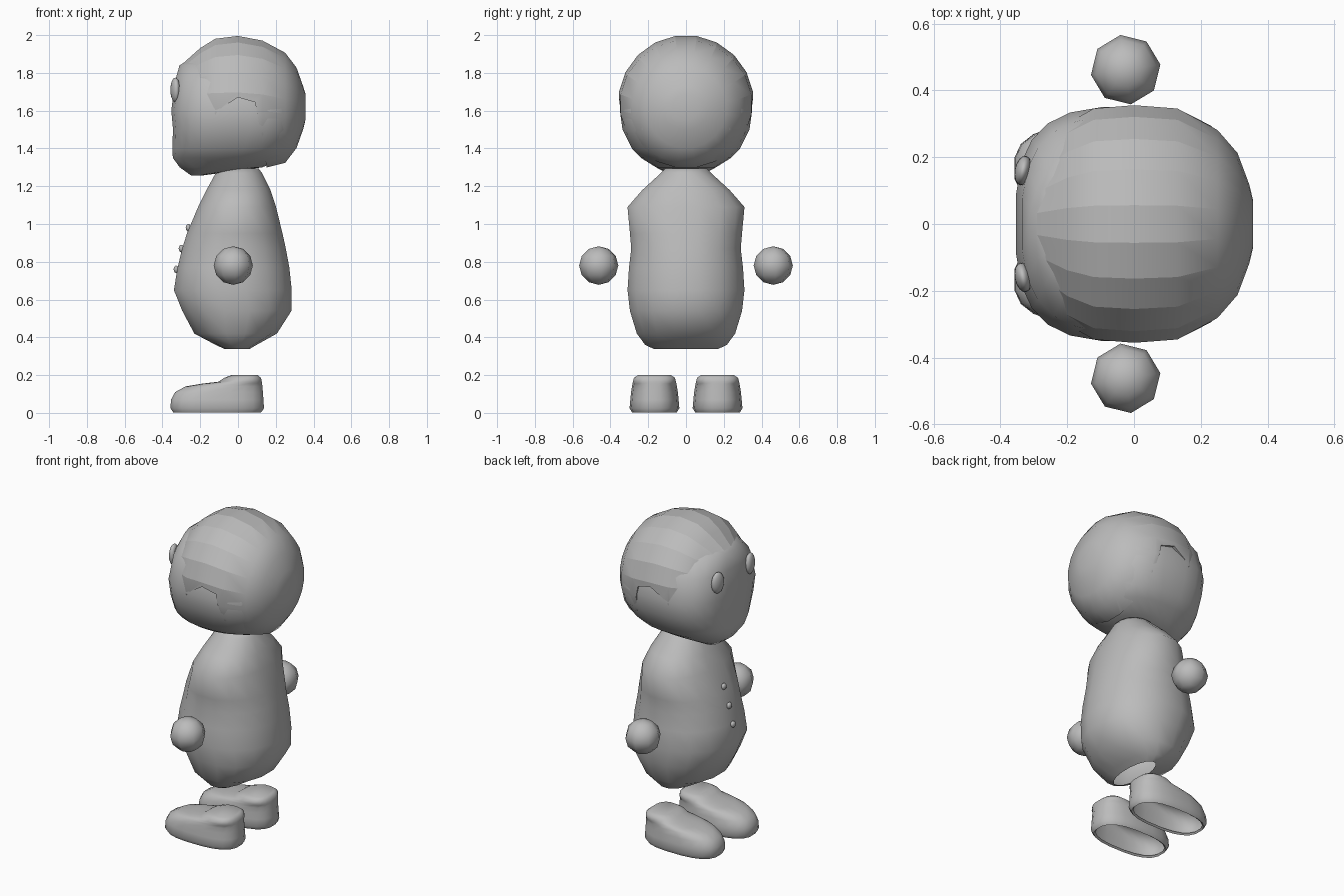
import bpy, bmesh, math

old = bpy.data.objects.get("Cube")
if old:
    bpy.data.objects.remove(old, do_unlink=True)

grey = bpy.data.materials.new("plain_grey")
grey.use_nodes = True
grey.diffuse_color = (0.5, 0.5, 0.5, 1)
grey.node_tree.nodes["Principled BSDF"].inputs["Base Color"].default_value = (0.5, 0.5, 0.5, 1)


def add(name, bm, angle=40):
    bmesh.ops.recalc_face_normals(bm, faces=bm.faces)
    me = bpy.data.meshes.new(name)
    bm.to_mesh(me)
    bm.free()
    ob = bpy.data.objects.new(name, me)
    bpy.context.collection.objects.link(ob)
    me.materials.append(grey)
    smooth(ob, angle)
    return ob


def smooth(ob, angle):
    bpy.ops.object.select_all(action='DESELECT')
    ob.select_set(True)
    bpy.context.view_layer.objects.active = ob
    bpy.ops.object.shade_smooth_by_angle(angle=math.radians(angle))


def power(v, p):
    return math.copysign(abs(v) ** (2 / p), v)


def loft(rings, n, axis='z', y0=0, caps=(True, True)):
    """Rings of (position, low, high, half width, roundness)."""
    bm = bmesh.new()
    loops = []
    for pos, lo, hi, hw, p in rings:
        loop = []
        for i in range(n):
            a = 2 * math.pi * (i + 0.5) / n
            # the low side takes the roundness, the high side stays elliptical
            q = p if math.cos(a) < 0 else min(p, 2.6)
            u = (lo + hi) / 2 + (hi - lo) / 2 * power(math.cos(a), q)
            v = y0 + hw * power(math.sin(a), q)
            loop.append(bm.verts.new((u, v, pos) if axis == 'z' else (pos, v, u)))
        loops.append(loop)
    for a, b in zip(loops, loops[1:]):
        for i in range(n):
            j = (i + 1) % n
            bm.faces.new((a[i], a[j], b[j], b[i]))
    if caps[0]:
        bm.faces.new(loops[0])
    if caps[1]:
        bm.faces.new(loops[-1])
    return bm


def ball(name, loc, scale, u=8, v=6, turn=0):
    bm = bmesh.new()
    bmesh.ops.create_uvsphere(bm, u_segments=u, v_segments=v, radius=1)
    ob = add(name, bm, 60)
    ob.location, ob.scale = loc, scale
    ob.rotation_euler.z = turn
    return ob


# Body: egg with wide shoulders, open at the bottom
add("body", loft([
    (1.295, -.10, .11, .11, 2), (1.27, -.12, .13, .135, 2),
    (1.18, -.17, .175, .235, 2.2), (1.09, -.215, .205, .315, 2.2),
    (.95, -.275, .24, .302, 2.2), (.87, -.30, .258, .295, 2.2),
    (.77, -.325, .277, .307, 2.2), (.65, -.345, .29, .315, 2.2),
    (.54, -.30, .288, .302, 2.2), (.42, -.235, .21, .265, 2.2),
    (.36, -.12, .10, .22, 2.2), (.337, -.07, .06, .17, 2)],
    16, caps=(True, False)), 60)

# Face with squarish front and heavy chin
add("face", loft([
    (1.87, -.26, .20, .20, 2), (1.84, -.312, .27, .255, 2.2),
    (1.75, -.337, .32, .325, 2.8), (1.60, -.355, .34, .352, 3),
    (1.50, -.346, .33, .338, 3), (1.40, -.35, .28, .288, 2.7),
    (1.35, -.347, .25, .24, 2.4), (1.30, -.31, .13, .16, 2.2),
    (1.258, -.25, -.18, .08, 2)], 24), 50)

# Hair: round shell in long strips, trimmed along the hairline
hair = add("hair", loft([
    (.357, 1.55, 1.69, .07, 2), (.345, 1.50, 1.73, .12, 2),
    (.31, 1.40, 1.83, .215, 2), (.25, 1.32, 1.91, .285, 2),
    (.13, 1.29, 1.975, .35, 2), (0, 1.28, 2.0, .36, 2),
    (-.12, 1.295, 1.985, .35, 2), (-.20, 1.35, 1.935, .305, 2),
    (-.30, 1.44, 1.845, .20, 2), (-.335, 1.55, 1.75, .10, 2)], 20, axis='x'), 40)

outline = [(-.6, 1.845), (-.26, 1.85), (-.235, 1.84), (-.21, 1.76), (-.195, 1.73),
           (-.17, 1.6), (-.12, 1.58), (-.08, 1.62), (0, 1.67), (.09, 1.645),
           (.11, 1.54), (.15, 1.31), (.15, 1.1), (-.6, 1.1)]
bm = bmesh.new()
sides = [[bm.verts.new((x, y, z)) for x, z in outline] for y in (-.6, .6)]
for s in sides:
    bm.faces.new(s)
for i in range(len(outline)):
    j = (i + 1) % len(outline)
    bm.faces.new((sides[0][i], sides[0][j], sides[1][j], sides[1][i]))
cutter = add("hairline_cutter", bm)
cutter.hide_render = True

trim = hair.modifiers.new("trim", 'BOOLEAN')
trim.operation, trim.solver, trim.object = 'DIFFERENCE', 'EXACT', cutter
bpy.context.view_layer.objects.active = hair
bpy.ops.object.modifier_apply(modifier=trim.name)
bpy.data.objects.remove(cutter, do_unlink=True)
smooth(hair, 40)

# Crisp edges between the upper strips of hair
bm = bmesh.new()
bm.from_mesh(hair.data)
for e in bm.edges:
    d = e.verts[1].co - e.verts[0].co
    mid = (e.verts[0].co + e.verts[1].co) / 2
    if mid.z > 1.66 and abs(d.x) > 0.5 * d.length and mid.x < .28:
        e.smooth = False
bm.to_mesh(hair.data)
bm.free()

# Coat buttons down the front
for i, (x, z) in enumerate([(-.263, .98), (-.30, .87), (-.327, .76)]):
    ball(f"button_{i + 1}", (x, 0, z), (.014, .02, .02))

# Paired eyes, hands and shoes
for side, s in (("right", 1), ("left", -1)):
    ball(f"{side}_eye", (-.332, s * .16, 1.71), (.025, .045, .065), 16, 10, -s * .2)
    ball(f"{side}_hand", (-.025, s * .462, .78), (.105, .105, .102), turn=.15)
    add(f"{side}_shoe", loft([
        (.012, -.335, .115, .108, 2.6), (.003, -.345, .125, .12, 2.6),
        (.025, -.36, .14, .133, 2.6), (.07, -.357, .137, .129, 2.6),
        (.11, -.335, .134, .125, 2.6), (.14, -.28, .131, .12, 2.6),
        (.155, -.19, .129, .117, 2.6), (.165, -.105, .127, .115, 2.6),
        (.185, -.075, .123, .11, 2.6), (.20, -.035, .105, .088, 2.6)],
        20, y0=s * .167, caps=(False, True)), 60)
